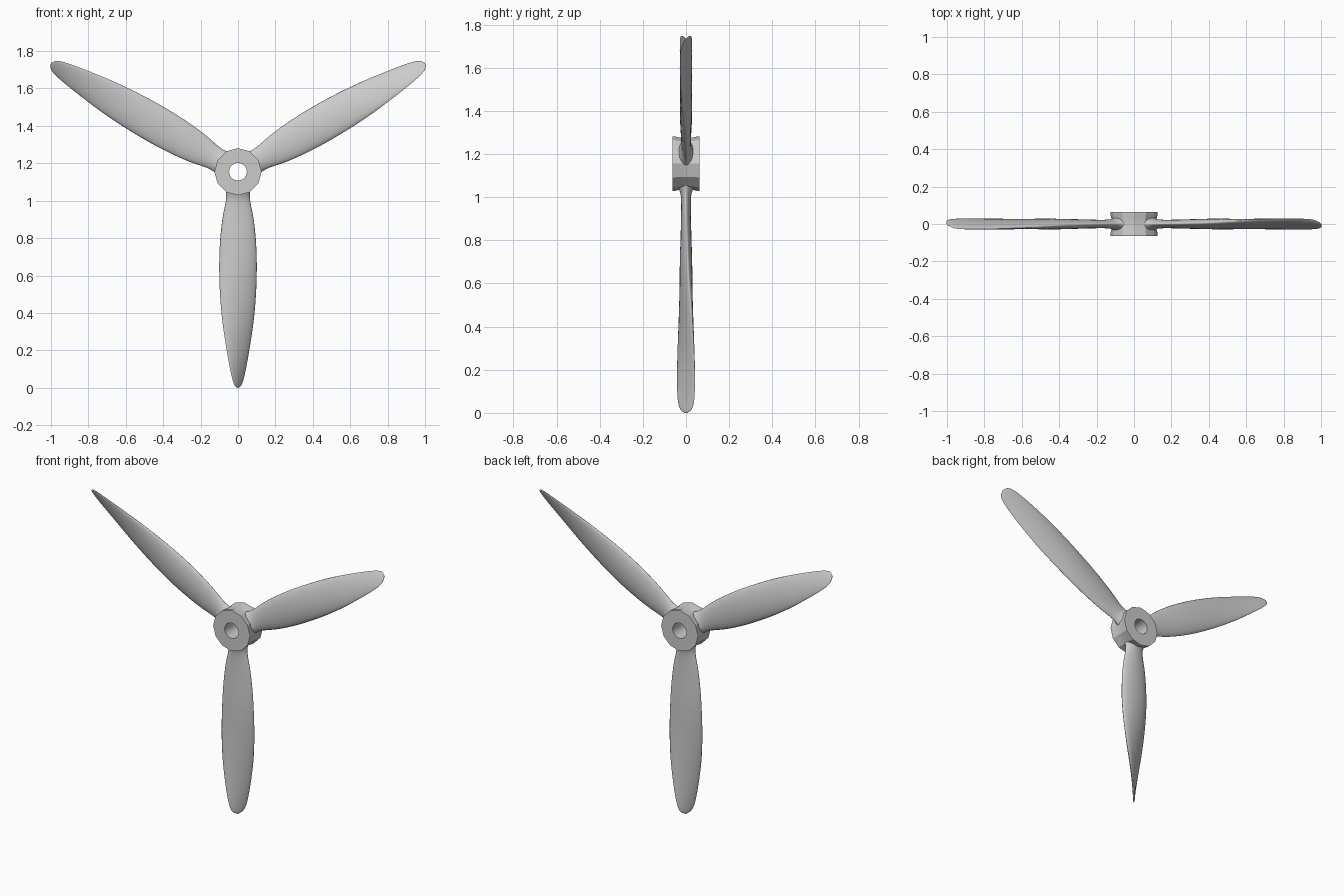
import bpy, bmesh, math
from mathutils import Vector

if "Cube" in bpy.data.objects:
    bpy.data.objects.remove(bpy.data.objects["Cube"])

CENTRE = Vector((0, 0, 1.155))
DEPTH = 0.063

# Blade stations: radius, half chord, half thickness, pitch in degrees (lower blade)
STATIONS = [
    (0.09, 0.068, 0.046, 0), (0.115, 0.064, 0.034, 0), (0.15, 0.064, 0.024, 0),
    (0.25, 0.083, 0.023, 1), (0.37, 0.096, 0.026, 3), (0.50, 0.101, 0.028, 6),
    (0.65, 0.099, 0.025, 13), (0.80, 0.090, 0.020, 22), (0.92, 0.077, 0.015, 31),
    (1.02, 0.064, 0.011, 40), (1.09, 0.052, 0.008, 48), (1.125, 0.041, 0.006, 52),
    (1.145, 0.026, 0.004, 54), (1.155, 0.006, 0.002, 55),
]


def finish(name, bm, angle):
    bmesh.ops.recalc_face_normals(bm, faces=bm.faces)
    mesh = bpy.data.meshes.new(name)
    bm.to_mesh(mesh)
    bm.free()
    ob = bpy.data.objects.new(name, mesh)
    bpy.context.collection.objects.link(ob)
    bpy.ops.object.select_all(action='DESELECT')
    ob.select_set(True)
    bpy.context.view_layer.objects.active = ob
    bpy.ops.object.shade_smooth_by_angle(angle=math.radians(angle))
    return ob


def bridge(bm, r0, r1):
    n = len(r0)
    for i in range(n):
        j = (i + 1) % n
        bm.faces.new((r0[i], r0[j], r1[j], r1[i]))


def spline(points, steps):
    # Catmull-Rom through the stations
    out = []
    for i in range(len(points) - 1):
        p = [Vector(points[min(max(i + k, 0), len(points) - 1)]) for k in (-1, 0, 1, 2)]
        for s in range(steps):
            t = s / steps
            m1 = (p[2] - p[0]) * (p[2][0] - p[1][0]) / (p[2][0] - p[0][0])
            m2 = (p[3] - p[1]) * (p[2][0] - p[1][0]) / (p[3][0] - p[1][0])
            out.append(p[1] * (2*t**3 - 3*t**2 + 1) + m1 * (t**3 - 2*t**2 + t)
                       + p[2] * (3*t**2 - 2*t**3) + m2 * (t**3 - t**2))
    return out + [Vector(points[-1])]


def blade(name, degrees, twist):
    a = math.radians(degrees)
    along = Vector((math.cos(a), 0, math.sin(a)))
    side = Vector((-math.sin(a), 0, math.cos(a)))
    back = Vector((0, 1, 0))
    bm = bmesh.new()
    rings = []
    for r, chord, thick, pitch in spline(STATIONS, 3):
        p = math.radians(pitch * twist)
        c_dir = side * math.cos(p) + back * math.sin(p)
        t_dir = back * math.cos(p) - side * math.sin(p)
        ring = []
        for k in range(24):
            u = 2 * math.pi * k / 24
            s = math.sin(u)
            lens = math.copysign(abs(s) ** 1.25, s)
            ring.append(bm.verts.new(CENTRE + along * r + c_dir * chord * math.cos(u)
                                     + t_dir * thick * lens))
        rings.append(ring)
    for r0, r1 in zip(rings, rings[1:]):
        bridge(bm, r0, r1)
    bm.faces.new(rings[0])
    bm.faces.new(rings[-1])
    return finish(name, bm, 80)


# Twelve-sided hub with a slight waist and a round bore
def hub():
    bm = bmesh.new()
    n = 48
    profile = [(0.047, -DEPTH, False), (0.126, -DEPTH, True), (0.126, -0.05, True),
               (0.121, -0.03, True), (0.121, 0.03, True), (0.126, 0.05, True),
               (0.126, DEPTH, True), (0.047, DEPTH, False)]
    rings = []
    for radius, y, faceted in profile:
        ring = []
        for k in range(n):
            a = 2 * math.pi * k / n
            r = radius
            if faceted:
                r *= math.cos(math.pi / 12) / math.cos(a % (math.pi / 6) - math.pi / 12)
            ring.append(bm.verts.new(CENTRE + Vector((r * math.cos(a), y, r * math.sin(a)))))
        rings.append(ring)
    for i in range(len(rings)):
        bridge(bm, rings[i], rings[(i + 1) % len(rings)])
    return finish("hub", bm, 25)


hub()

# Three blades; the lower one carries more twist towards its tip
blade("blade_lower", -90, 1.0)
blade("blade_upper_right", 30, 0.65)
blade("blade_upper_left", 150, 0.65)
